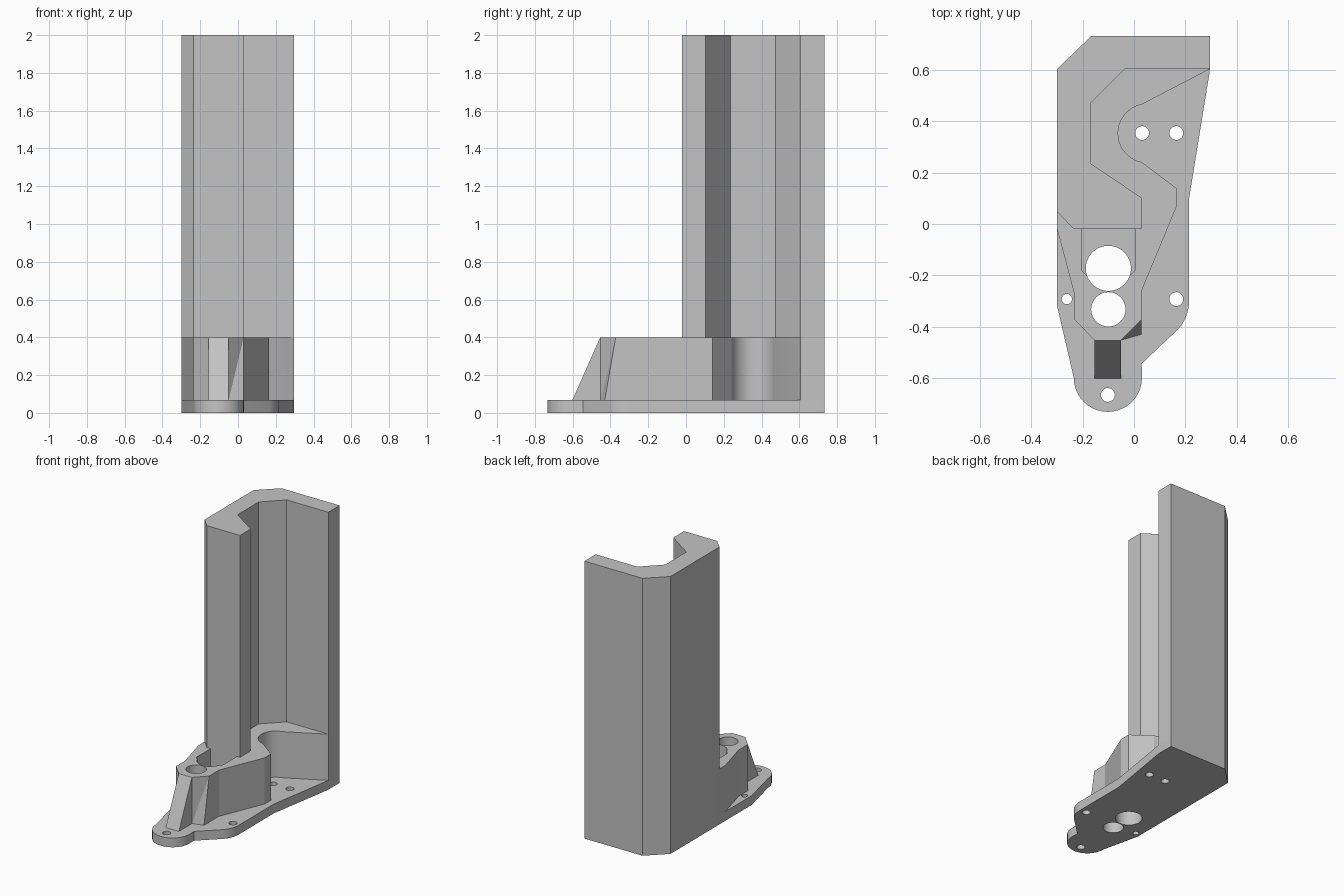
import bpy
import bmesh
from math import cos, sin, radians

cube = bpy.data.objects.get("Cube")
if cube:
    bpy.data.objects.remove(cube, do_unlink=True)

grey = bpy.data.materials.new("plain grey")
grey.use_nodes = True
grey.diffuse_color = (0.55, 0.55, 0.55, 1)
grey.node_tree.nodes["Principled BSDF"].inputs["Base Color"].default_value = grey.diffuse_color

PLATE_TOP, BLOCK_TOP, TOP = 0.067, 0.4, 2.0


def arc(cx, cy, r, start, end, steps=20):
    angles = [radians(start + (end - start) * i / steps) for i in range(steps + 1)]
    return [(cx + r * cos(a), cy + r * sin(a)) for a in angles]


def prism(name, outline, z0, z1, lower=None):
    """Extrude an outline; 'lower' may give a different bottom outline."""
    bm = bmesh.new()
    bottom = [bm.verts.new((x, y, z0)) for x, y in (lower or outline)]
    top = [bm.verts.new((x, y, z1)) for x, y in outline]
    bm.faces.new(bottom)
    bm.faces.new(top)
    for i in range(len(top)):
        j = (i + 1) % len(top)
        quad = [bottom[i], bottom[j], top[j], top[i]]
        if lower and (lower[i] != outline[i] or lower[j] != outline[j]):
            # split twisted sides along a diagonal
            a, b, c, d = quad
            if lower[i] != outline[i]:
                bm.faces.new((a, b, d))
                bm.faces.new((b, c, d))
            else:
                bm.faces.new((a, b, c))
                bm.faces.new((a, c, d))
        else:
            bm.faces.new(quad)
    bmesh.ops.recalc_face_normals(bm, faces=bm.faces)
    mesh = bpy.data.meshes.new(name)
    bm.to_mesh(mesh)
    bm.free()
    obj = bpy.data.objects.new(name, mesh)
    bpy.context.collection.objects.link(obj)
    mesh.materials.append(grey)
    return obj


def activate(obj):
    bpy.ops.object.select_all(action="DESELECT")
    obj.select_set(True)
    bpy.context.view_layer.objects.active = obj


def cut(obj, outline, z0, z1):
    cutter = prism("cutter", outline, z0, z1)
    cutter.hide_render = True
    mod = obj.modifiers.new("cut", "BOOLEAN")
    mod.operation = "DIFFERENCE"
    mod.solver = "EXACT"
    mod.object = cutter
    activate(obj)
    bpy.ops.object.modifier_apply(modifier=mod.name)
    bpy.data.objects.remove(cutter, do_unlink=True)


def hole(obj, x, y, r):
    cut(obj, arc(x, y, r, 0, 352.5, 47), -0.1, 0.6)


back = [(0.297, 0.733), (-0.167, 0.733), (-0.3, 0.605)]

# Base plate with a rounded nose and a rounded right shoulder
plate = prism("base_plate", back + [(-0.3, -0.32)]
              + arc(-0.102, -0.6, 0.133, 180, 360)
              + [(0.03, -0.545)]
              + arc(0.052, -0.3, 0.163, -45, 0, 10)
              + [(0.215, 0.1), (0.297, 0.605)], 0, PLATE_TOP)
for x, y, r in [(-0.102, -0.667, 0.027), (0.165, -0.293, 0.027),
                (-0.262, -0.293, 0.02), (0.032, 0.355, 0.027), (0.165, 0.355, 0.027)]:
    hole(plate, x, y, r)

# Lower block with the curved pocket; one front corner leans outward at its foot
corner = (0.03, -0.372)
block_outline = (back + [(-0.3, -0.02), (-0.235, -0.265), (-0.235, -0.37),
                         (-0.155, -0.453), (-0.05, -0.453), corner,
                         (0.03, -0.26), (0.165, 0.065), (0.165, 0.14)]
                 + arc(0.053, 0.354, 0.115, 259, 101)
                 + [(0.297, 0.605)])
foot = [(0.03, -0.43) if p == corner else p for p in block_outline]
block = prism("lower_block", block_outline, PLATE_TOP, BLOCK_TOP, foot)

# Recess in front of the column
cut(block, [(-0.205, -0.02), (0.005, -0.02), (0.005, -0.18), (-0.025, -0.21),
            (-0.175, -0.21), (-0.205, -0.18)], 0.2, 0.6)

# Two large bores through block and plate
for part in (plate, block):
    hole(part, -0.1, -0.173, 0.088)
    hole(part, -0.1, -0.333, 0.067)

# Sloped rib on the front of the block
rib = prism("front_rib", [(-0.155, -0.453), (-0.05, -0.453), (-0.05, -0.454), (-0.155, -0.454)],
            PLATE_TOP, BLOCK_TOP,
            [(-0.155, -0.453), (-0.05, -0.453), (-0.05, -0.602), (-0.155, -0.602)])

# Tall open channel column
column = prism("channel_column", back + [
    (-0.3, 0.048), (-0.235, -0.02), (0.03, -0.02), (0.03, 0.102),
    (-0.167, 0.235), (-0.167, 0.474), (-0.036, 0.605), (0.297, 0.605)], BLOCK_TOP, TOP)

for part in (plate, block, rib, column):
    activate(part)
    bpy.ops.object.shade_smooth_by_angle(angle=radians(20))
